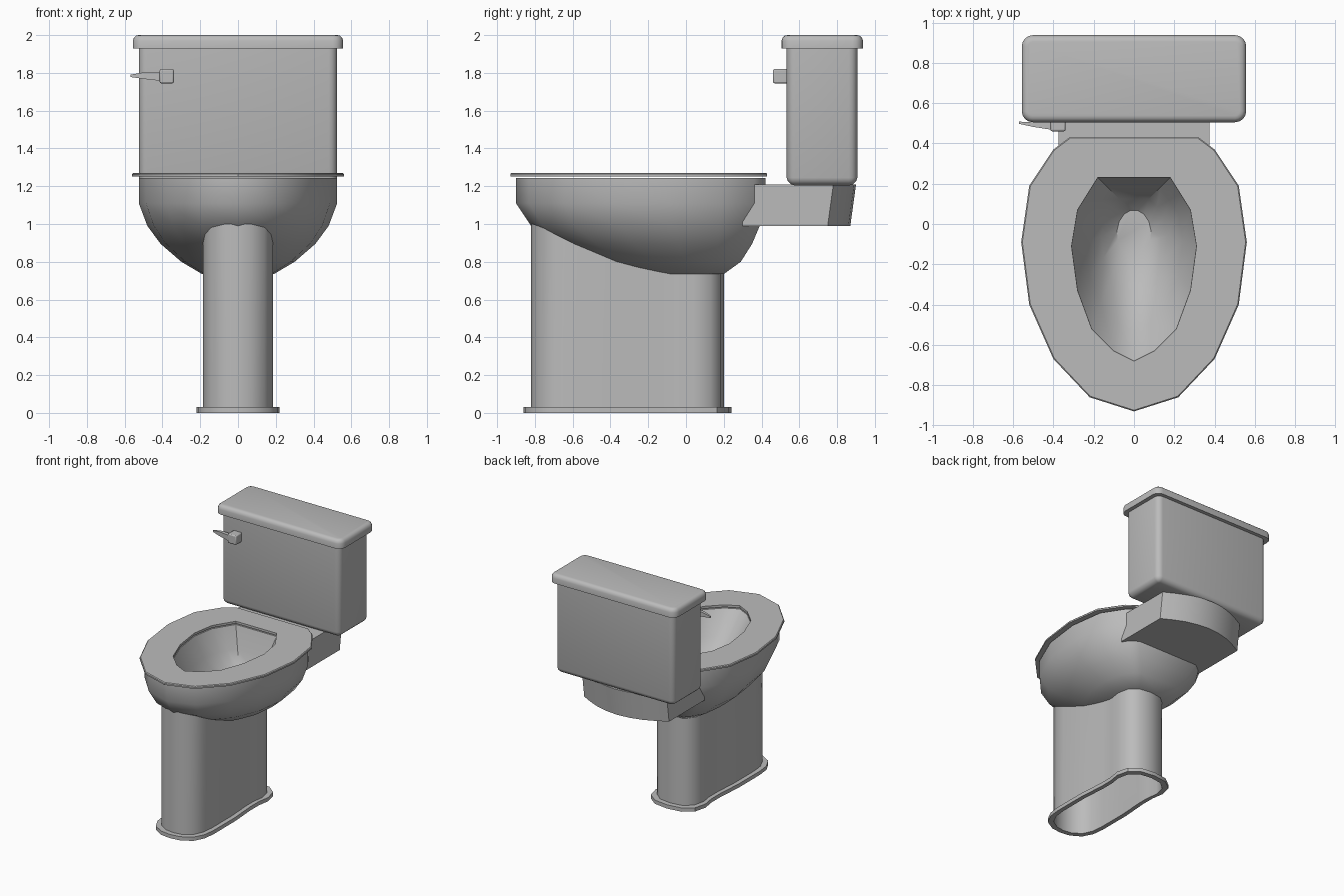
import bpy, bmesh, math

cube = bpy.data.objects.get("Cube")
if cube:
    bpy.data.objects.remove(cube, do_unlink=True)

porcelain = bpy.data.materials.new("grey_porcelain")
porcelain.use_nodes = True
GREY = (0.5, 0.5, 0.5, 1)
porcelain.diffuse_color = GREY
porcelain.node_tree.nodes["Principled BSDF"].inputs["Base Color"].default_value = GREY


def loft(name, rings, cap_start=False, cap_end=False, closed=False, angle=35):
    """Skin a stack of equal-length point rings."""
    bm = bmesh.new()
    rows = [[bm.verts.new(p) for p in ring] for ring in rings]
    pairs = list(zip(rows, rows[1:]))
    if closed:
        pairs.append((rows[-1], rows[0]))
    for a, b in pairs:
        for i in range(len(a)):
            j = (i + 1) % len(a)
            bm.faces.new((a[i], a[j], b[j], b[i]))
    if cap_start:
        bm.faces.new(rows[0])
    if cap_end:
        bm.faces.new(rows[-1])
    bmesh.ops.recalc_face_normals(bm, faces=bm.faces)
    mesh = bpy.data.meshes.new(name)
    bm.to_mesh(mesh)
    bm.free()
    mesh.materials.append(porcelain)
    obj = bpy.data.objects.new(name, mesh)
    bpy.context.collection.objects.link(obj)
    bpy.ops.object.select_all(action="DESELECT")
    obj.select_set(True)
    bpy.context.view_layer.objects.active = obj
    bpy.ops.object.shade_smooth_by_angle(angle=math.radians(angle))
    return obj


def mirrored(half):
    """Full outline from its +x half; points on the axis are kept once."""
    return half + [(-x, y) for x, y in reversed(half) if x > 0]


def at(outline, z):
    return [(x, y, z) for x, y in outline]


def fit(outline, half_width, front, back):
    """Stretch an outline to a half width and a front-to-back range."""
    w = max(x for x, y in outline)
    lo, hi = min(y for x, y in outline), max(y for x, y in outline)
    return [(x / w * half_width, front + (y - lo) / (hi - lo) * (back - front))
            for x, y in outline]


def rounded_rect(hx, y0, y1, r, inset=0, steps=4):
    cy, hy = (y0 + y1) / 2, (y1 - y0) / 2
    pts = []
    for k, (sx, sy) in enumerate(((1, 1), (-1, 1), (-1, -1), (1, -1))):
        for s in range(steps + 1):
            a = math.pi / 2 * (k + s / steps)
            pts.append((sx * (hx - r) + (r - inset) * math.cos(a),
                        cy + sy * (hy - r) + (r - inset) * math.sin(a)))
    return pts


# Shared outlines of seat, opening and drain
rim = mirrored([(.32, .43), (.40, .37), (.52, .19), (.56, -.09),
                (.52, -.40), (.40, -.67), (.22, -.86), (0, -.93)])
hole = mirrored([(.18, .23), (.23, .15), (.28, .07), (.31, -.11),
                 (.28, -.33), (.21, -.52), (.10, -.63), (0, -.68)])
drain = []
for i in range(15):
    a = math.radians(-90 - (i - 7) * 24)
    drain.append((.085 * math.cos(a), -.045 + .115 * math.sin(a)))

# Seat ring
loft("seat", [at(rim, 1.252), at(rim, 1.264), at(fit(rim, .554, -.924, .426), 1.27),
              at(hole, 1.27), at(hole, 1.252)], closed=True)

# Bowl: outer shell, rim, inner basin down to the drain
shell = [(.735, .19, -.24, .20), (.80, .30, -.48, .29), (.895, .41, -.67, .35),
         (.99, .48, -.82, .39), (1.11, .525, -.90, .42), (1.244, .525, -.90, .42)]
rings = [at(fit(rim, w, f, b), z) for z, w, f, b in shell]
for z, t in ((1.244, 0), (1.08, .3), (.95, .65), (.88, 1)):
    rings.append([(p[0] + (q[0] - p[0]) * t, p[1] + (q[1] - p[1]) * t, z)
                  for p, q in zip(hole, drain)])
loft("bowl", rings, cap_start=True, cap_end=True, angle=40)

# Pedestal: hollow, its top edge tucked under the sloping bowl
foot = mirrored([(0, -.82), (.07, -.81), (.14, -.765), (.175, -.69), (.185, -.60), (.185, -.35),
                 (.172, -.15), (.172, -.05), (.185, .04), (.165, .13), (.10, .185), (0, .20)])
top = [(x, y, .765 + max(0, -y - .2) * .385) for x, y in foot]
loft("pedestal", [at(foot, 0), top], angle=40)

# Foot flange
flange = fit(foot, .22, -.86, .24)
loft("foot_flange", [at(flange, 0), at(flange, .03), at(foot, .03), at(foot, 0)], closed=True)

# Shelf that carries the tank, with a bowed, undercut back
shelf = mirrored([(.375, .30), (.375, .78), (.29, .825), (.20, .865), (.10, .89), (0, .90)])
under = [(x, y - (.03 if y > .7 else 0)) for x, y in shelf]
loft("tank_shelf", [at(under, .99), at(shelf, 1.208)], True, True)

# Tank with rounded bottom edge
tank = (.525, .533, .907, .045)
loft("tank", [at(rounded_rect(*tank, inset=i), z) for z, i in
              ((1.205, .040), (1.211, .022), (1.226, .006), (1.245, 0), (1.94, 0))], True, True)

# Lid with rounded top edge
lid = (.557, .505, .937, .055)
loft("tank_lid", [at(rounded_rect(*lid, inset=i), z) for z, i in
                  ((1.93, 0), (1.97, 0), (1.987, .006), (1.997, .018), (2.0, .032))], True, True)


# Flush handle: pivot block and tapered lever
def section(x, y0, y1, z0, z1):
    return [(x, y0, z0), (x, y1, z0), (x, y1, z1), (x, y0, z1)]


block = loft("handle_block", [section(-.415, .46, .54, 1.745, 1.82),
                              section(-.34, .46, .54, 1.745, 1.82)], True, True)
bevel = block.modifiers.new("soft_edges", "BEVEL")
bevel.width = .008
bevel.segments = 2
loft("handle_lever", [section(-.57, .497, .508, 1.778, 1.79),
                      section(-.50, .482, .505, 1.768, 1.803),
                      section(-.41, .468, .503, 1.758, 1.803)], True, True)
